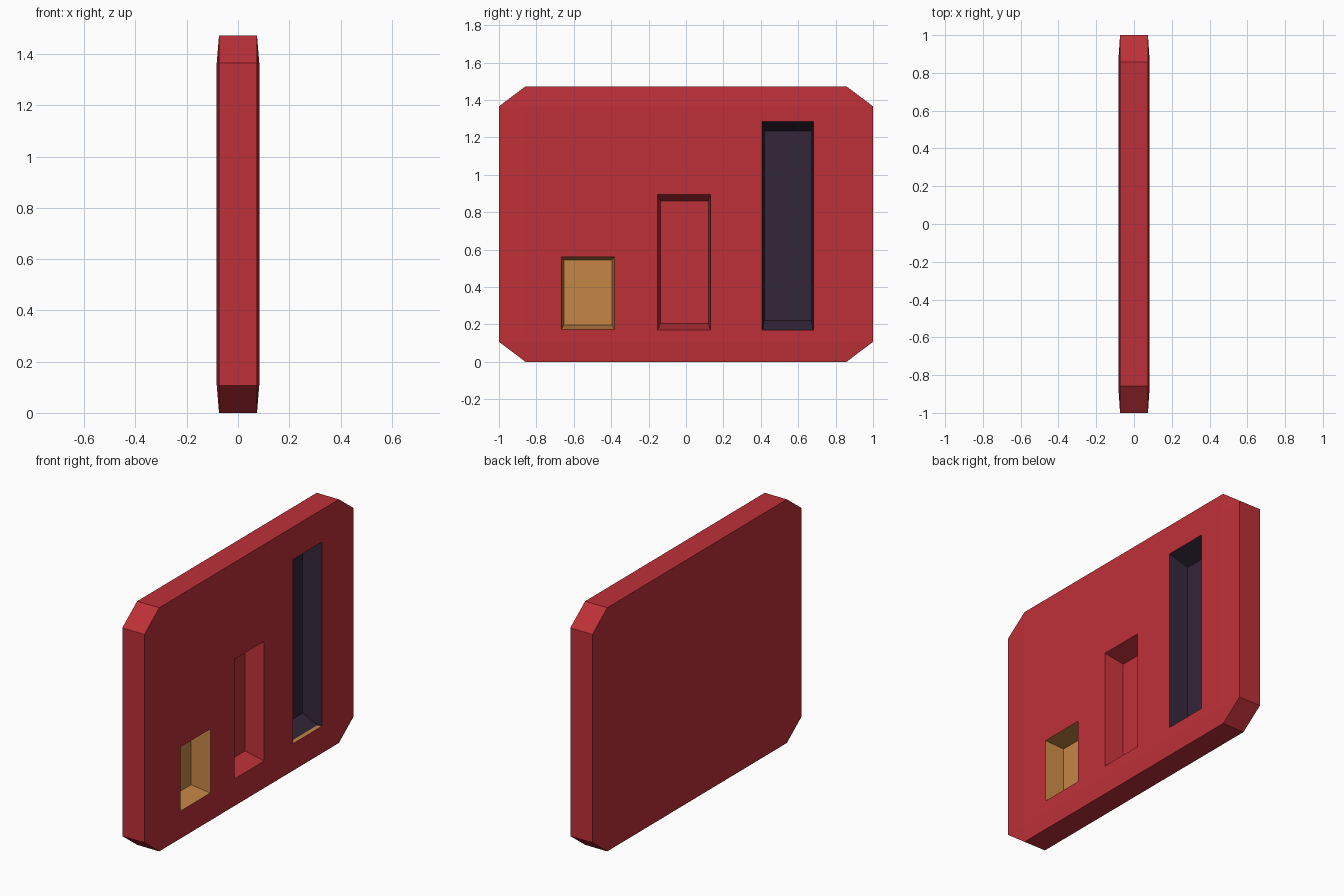
import bpy, bmesh

if "Cube" in bpy.data.objects:
    bpy.data.objects.remove(bpy.data.objects["Cube"])

def material(name, rgb):
    m = bpy.data.materials.new(name)
    m.diffuse_color = (*rgb, 1)
    m.use_nodes = True
    m.node_tree.nodes["Principled BSDF"].inputs["Base Color"].default_value = m.diffuse_color
    return m

mats = [material("red", (0.515, 0.030, 0.040)),
        material("ochre", (0.56, 0.235, 0.060)),
        material("dark_plum", (0.032, 0.019, 0.041))]
RED, OCHRE, PLUM = range(3)

H, CY, CZ = 1.473, 0.858, 0.107     # height, corner cut positions
FACE, EDGE, FLOOR = 0.083, 0.074, -0.037   # x of faces, rim and recess floor

bm = bmesh.new()

def ring(x, pts):
    return [bm.verts.new((x, y, z)) for y, z in pts]

def rect(y0, y1, z0, z1):
    return [(y0, z0), (y1, z0), (y1, z1), (y0, z1)]

def skin(a, b, mat=RED):
    n = len(a)
    return [quad(mat, a[i], a[(i + 1) % n], b[(i + 1) % n], b[i]) for i in range(n)]

def quad(mat, *vs):
    f = bm.faces.new(vs)
    f.material_index = mat
    return f

# Panel: cut-corner octagon rim, slightly raised flat middle on both sides
octagon = [(-CY, 0), (CY, 0), (1, CZ), (1, H - CZ),
           (CY, H), (-CY, H), (-1, H - CZ), (-1, CZ)]
rims, flats = [], []
for s in (1, -1):
    o = ring(s * EDGE, octagon)
    c = ring(s * FACE, rect(-CY, CY, CZ, H - CZ))
    for i in range(4):
        j = (i + 1) % 4
        quad(RED, o[2 * i], o[2 * i + 1], c[j], c[i])      # sloped border
        quad(RED, o[2 * i + 1], o[(2 * i + 2) % 8], c[j])  # corner facet
    rims.append(o)
    flats.append(c)
skin(rims[0], rims[1])
quad(RED, *flats[1])

# Recesses: opening rectangle, floor rectangle, colour
recesses = [((-0.666, -0.383, 0.174, 0.561), (-0.653, -0.396, 0.197, 0.545), OCHRE),
            ((-0.152, 0.131, 0.171, 0.894), (-0.137, 0.119, 0.204, 0.861), RED),
            ((0.407, 0.682, 0.171, 1.284), (0.419, 0.671, 0.222, 1.235), PLUM)]
loops = [flats[0]]
for opening, floor, mat in recesses:
    top = ring(FACE, rect(*opening))
    low = ring(FLOOR, rect(*floor))
    loops.append(top)
    if mat == PLUM:
        # Ochre sill along the lower lip of the tall recess
        t = 0.027 / (FACE - FLOOR)
        step = [a + (b - a) * t for a, b in zip(opening, floor)]
        step[2] = opening[2]
        mid = ring(FACE - 0.027, rect(*step))
        skin(top, mid, mat)[0].material_index = OCHRE
        top = mid
    skin(top, low, mat)
    quad(mat, *low)

# Front skin around the openings
edges = [bm.edges.get((l[i], l[(i + 1) % 4])) for l in loops for i in range(4)]
bmesh.ops.triangle_fill(bm, edges=edges, use_beauty=True, normal=(1, 0, 0))

bmesh.ops.recalc_face_normals(bm, faces=bm.faces[:])
mesh = bpy.data.meshes.new("recessed_panel")
bm.to_mesh(mesh)
bm.free()
for m in mats:
    mesh.materials.append(m)
panel = bpy.data.objects.new("recessed_panel", mesh)
bpy.context.collection.objects.link(panel)
